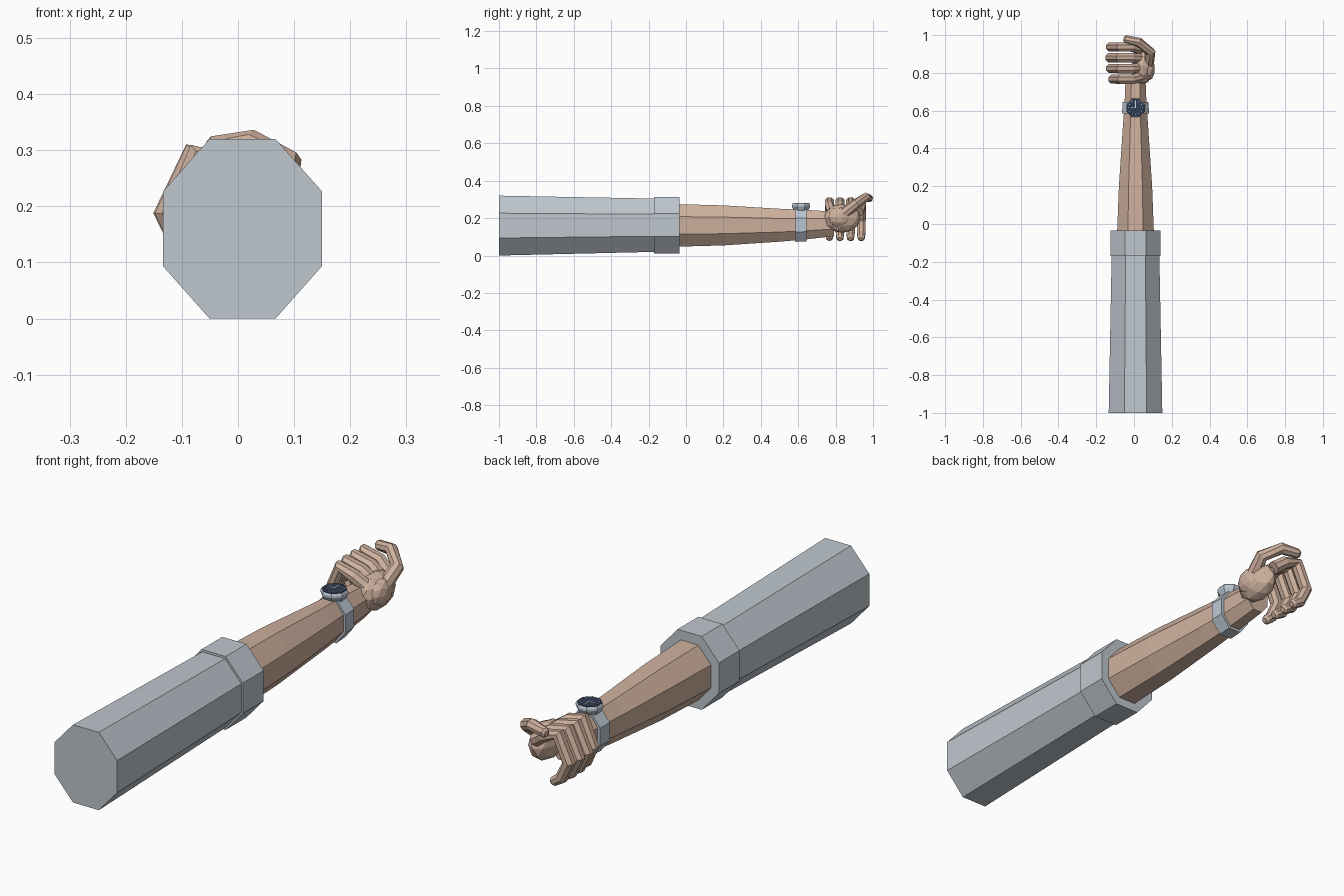
import bpy, bmesh, math
from mathutils import Vector, Matrix

if "Cube" in bpy.data.objects:
    bpy.data.objects.remove(bpy.data.objects["Cube"], do_unlink=True)


def material(name, rgb):
    m = bpy.data.materials.new(name)
    m.use_nodes = True
    m.diffuse_color = (*rgb, 1)
    m.node_tree.nodes["Principled BSDF"].inputs["Base Color"].default_value = (*rgb, 1)
    return m


cloth = material("sleeve_grey", (0.52, 0.57, 0.62))
skin = material("skin_tan", (0.62, 0.44, 0.34))
steel = material("watch_steel", (0.50, 0.57, 0.65))
navy = material("dial_navy", (0.03, 0.045, 0.09))
white = material("dial_white", (0.75, 0.8, 0.85))


def finish(name, bm, mat):
    bmesh.ops.recalc_face_normals(bm, faces=bm.faces)
    me = bpy.data.meshes.new(name)
    bm.to_mesh(me)
    bm.free()
    me.materials.append(mat)
    ob = bpy.data.objects.new(name, me)
    bpy.context.collection.objects.link(ob)
    return ob


def skin_rings(name, rings, mat):
    """Join rings of points into a closed, capped tube."""
    bm = bmesh.new()
    loops = [[bm.verts.new(p) for p in ring] for ring in rings]
    n = len(loops[0])
    for a, b in zip(loops, loops[1:]):
        for i in range(n):
            j = (i + 1) % n
            bm.faces.new((a[i], a[j], b[j], b[i]))
    bm.faces.new(loops[0])
    bm.faces.new(loops[-1])
    return finish(name, bm, mat)


def octagon(c, u, v):
    """Octagon with flat sides; u and v are half-extent vectors."""
    k = 1 / math.cos(math.pi / 8)
    angles = [math.pi / 8 + i * math.pi / 4 for i in range(8)]
    return [c + k * (u * math.cos(t) + v * math.sin(t)) for t in angles]


def arm_part(name, stations, mat):
    """Stations along the arm: y, centre z, half width, half height."""
    return skin_rings(name, [octagon(Vector((0.008, y, z)), Vector((w, 0, 0)), Vector((0, 0, h)))
                             for y, z, w, h in stations], mat)


def digit(name, path, radii, side):
    """Faceted digit bent along a path, with blunt ends."""
    pts = [Vector(p) for p in path]
    rings = []
    for i, p in enumerate(pts):
        d = (pts[min(i + 1, len(pts) - 1)] - pts[max(i - 1, 0)]).normalized()
        u = (side - d * side.dot(d)).normalized()
        v = d.cross(u)
        r = radii[i]
        ring = octagon(p, u * r, v * r)
        rings.append(ring)
        if i == len(pts) - 1:
            rings.append(octagon(p + d * r * 0.5, u * r * 0.6, v * r * 0.6))
    return skin_rings(name, rings, skin)


# Sleeve and cuff
arm_part("sleeve", [(-1, 0.16, 0.142, 0.16), (-0.15, 0.162, 0.126, 0.142)], cloth)
arm_part("cuff", [(-0.17, 0.163, 0.133, 0.151), (-0.035, 0.163, 0.133, 0.151)], cloth)

# Forearm narrowing to the wrist
arm_part("forearm", [(-0.06, 0.161, 0.098, 0.114), (0.2, 0.161, 0.088, 0.107),
                     (0.5, 0.162, 0.068, 0.088), (0.64, 0.165, 0.058, 0.079),
                     (0.79, 0.169, 0.052, 0.066)], skin)

# Heel of the hand and thumb mound
for name, centre, size in [("palm", (0.045, 0.835, 0.198), (0.055, 0.1, 0.077)),
                           ("thumb_mound", (0.075, 0.82, 0.205), (0.036, 0.062, 0.055))]:
    bm = bmesh.new()
    bmesh.ops.create_icosphere(bm, subdivisions=2, radius=1,
                               matrix=Matrix.LocRotScale(Vector(centre), None, Vector(size)))
    finish(name, bm, skin)

# Four curled fingers
for name, y, reach in [("little_finger", 0.767, 0.88), ("ring_finger", 0.823, 0.98),
                       ("middle_finger", 0.88, 1.0), ("index_finger", 0.937, 0.97)]:
    root = 0.85 + (y - 0.85) * 0.85
    path = [(0.035, root, 0.235), (-0.01, y, 0.268), (-0.078 * reach, y, 0.29),
            (-0.127 * reach, y, 0.186), (-0.092 * reach, y, 0.115), (-0.055, y, 0.093)]
    digit(name, path, [0.026, 0.025, 0.025, 0.024, 0.022, 0.018], Vector((0, 1, 0)))

# Thumb arching over the top
digit("thumb", [(0.07, 0.82, 0.205), (0.087, 0.91, 0.277), (0.025, 0.963, 0.312),
                (-0.045, 0.98, 0.305)], [0.03, 0.025, 0.023, 0.019], Vector((0.3, -0.6, 0.7)))

# Watch strap, case and dial
arm_part("watch_strap", [(0.585, 0.163, 0.071, 0.09), (0.645, 0.164, 0.069, 0.088)], steel)
HUB = Vector((0.008, 0.615, 0))


def disc(name, levels, mat):
    return skin_rings(name, [octagon(HUB + Vector((0, 0, z)), Vector((r, 0, 0)), Vector((0, r, 0)))
                             for r, z in levels], mat)


disc("watch_case", [(0.038, 0.24), (0.049, 0.262), (0.049, 0.27), (0.045, 0.278)], steel)
disc("watch_dial", [(0.044, 0.275), (0.044, 0.28)], navy)


def dial_mark(name, angle, start, end, width):
    """Thin bar on the dial, running outward at an angle."""
    bm = bmesh.new()
    turn = Matrix.Rotation(angle, 4, "Z")
    place = Matrix.Translation(HUB + Vector((0, 0, 0.281))) @ turn
    place = place @ Matrix.Translation(((start + end) / 2, 0, 0))
    bmesh.ops.create_cube(bm, size=1, matrix=place @ Matrix.Diagonal((end - start, width, 0.002, 1)))
    finish(name, bm, white)


for i in range(12):
    dial_mark(f"hour_tick_{i + 1}", i * math.pi / 6, 0.034, 0.039, 0.003)
dial_mark("minute_hand", math.pi / 2, -0.002, 0.033, 0.004)
dial_mark("hour_hand", math.pi, -0.002, 0.024, 0.004)
